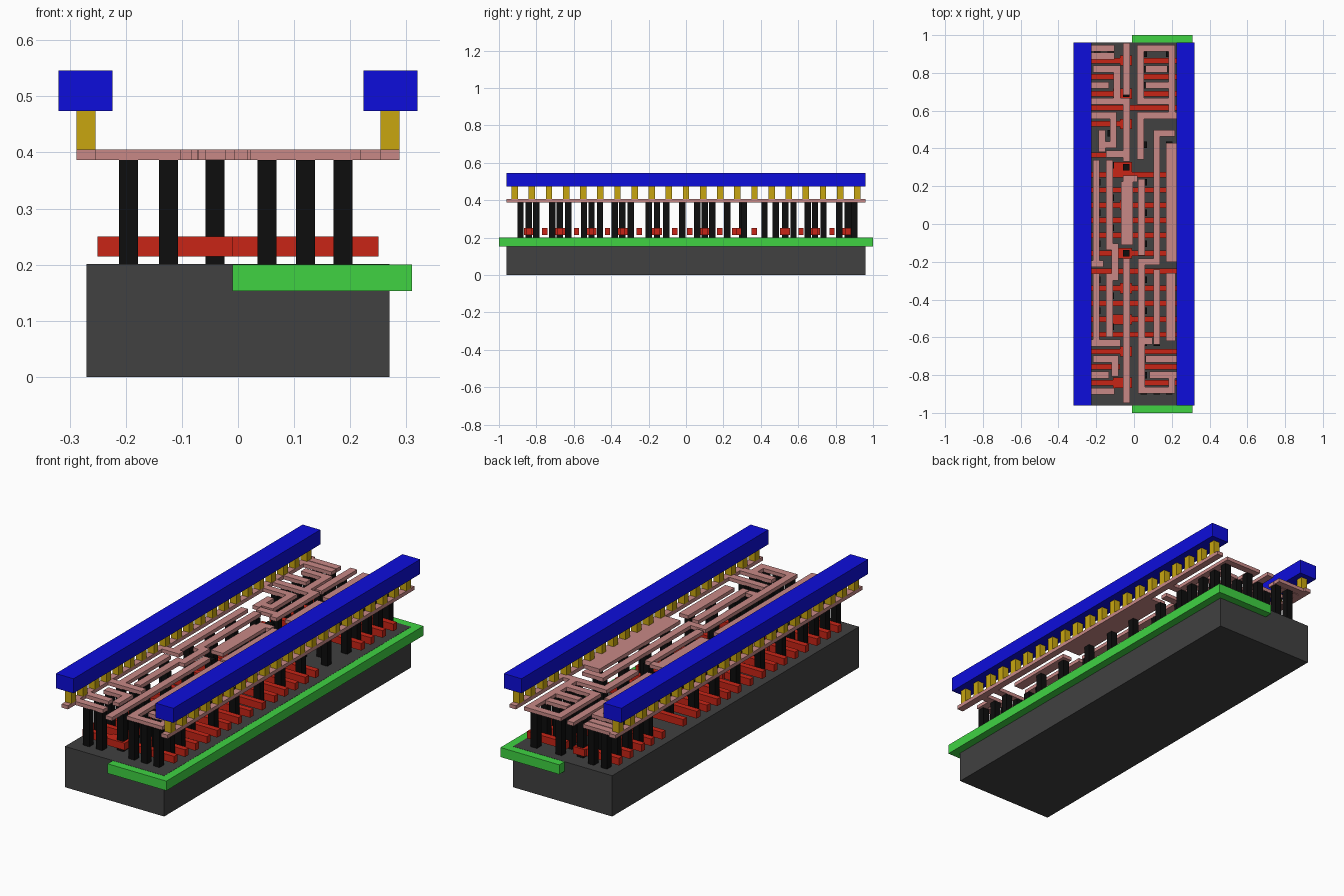
import bpy, bmesh

def material(name, rgb):
    m = bpy.data.materials.new(name)
    m.diffuse_color = (*rgb, 1)
    return m

def layer(name, rects, z0, z1, mat):
    """One object made of boxes; rects are (x0, x1, y0, y1)."""
    bm = bmesh.new()
    for x0, x1, y0, y1 in rects:
        vs = bmesh.ops.create_cube(bm, size=1)["verts"]
        for v in vs:
            v.co.x = x1 if v.co.x > 0 else x0
            v.co.y = y1 if v.co.y > 0 else y0
            v.co.z = z1 if v.co.z > 0 else z0
    me = bpy.data.meshes.new(name)
    bm.to_mesh(me)
    bm.free()
    me.materials.append(mat)
    ob = bpy.data.objects.new(name, me)
    bpy.context.collection.objects.link(ob)

def track(pts, w=0.036):
    """Axis-aligned wire path turned into overlapping rectangles."""
    h = w / 2
    return [(min(a[0], b[0]) - h, max(a[0], b[0]) + h,
             min(a[1], b[1]) - h, max(a[1], b[1]) + h)
            for a, b in zip(pts, pts[1:])]

def square(x, y, s=0.034):
    return (x - s / 2, x + s / 2, y - s / 2, y + s / 2)

dark = material("dark_grey", (0.052, 0.052, 0.052))
green = material("green", (0.05, 0.65, 0.055))
red = material("red", (0.58, 0.018, 0.008))
black = material("black", (0.004, 0.004, 0.004))
pink = material("pink", (0.58, 0.25, 0.24))
gold = material("gold", (0.58, 0.38, 0.005))
blue = material("blue", (0.004, 0.004, 0.71))

# Base block and the well slab set into its top
layer("substrate", [(-0.27, 0.27, -0.96, 0.96)], 0, 0.2008, dark)
layer("well", [(-0.01, 0.31, -1, 1)], 0.153, 0.2, green)

# Red gate bars: split bars near the ends, full bars in the middle
split_y = [0.865, 0.78, 0.69, 0.53, 0.365, -0.675, -0.755, -0.84]
full_y = [0.615, 0.26, 0.18, 0.10, 0.02, -0.06, -0.155, -0.25,
          -0.34, -0.42, -0.505, -0.585]
g = 0.014
bars = [(-0.25, 0.25, y - g, y + g) for y in full_y]
for y in split_y:
    bars.append((-0.25, -0.073, y - g, y + g))
    if y not in (0.53, 0.365):
        bars.append((0.04, 0.25, y - g, y + g))
pads_y = [0.865, 0.69, 0.53, 0.3, 0.10, -0.155, -0.34, -0.505, -0.675, -0.84]
bars += [(-0.11 if i % 2 else -0.073, -0.01, y - 0.027, y + 0.027)
         for i, y in enumerate(pads_y)]
layer("gate_bars", bars, 0.215, 0.25, red)

# Pink local wiring
left_tracks = [
    [(-.27, .93), (-.12, .93)], [(-.27, .89), (-.12, .89)],
    [(-.2, .82), (-.09, .82), (-.09, .66)],
    [(-.27, .735), (-.15, .735)],
    [(-.27, .65), (-.04, .65)],
    [(-.27, .575), (-.11, .575), (-.11, .42), (-.15, .42)],
    [(-.17, .48), (-.17, .4)],
    [(-.13, .37), (-.07, .37)],
    [(-.2, .32), (-.2, -.18)],
    [(-.13, .32), (-.13, -.12), (-.1, -.12), (-.1, -.28), (-.13, -.28), (-.13, -.58)],
    [(-.27, -.21), (-.18, -.21)],
    [(-.2, -.28), (-.2, -.62)],
    [(-.27, -.63), (-.09, -.63)],
    [(-.2, -.715), (-.1, -.715), (-.1, -.79)],
    [(-.27, -.8), (-.15, -.8)],
    [(-.27, -.885), (-.12, -.885)],
]
middle_tracks = [
    [(-.04, .94), (-.04, .7)],
    [(-.04, .65), (-.04, .35)],
    [(-.04, -.2), (-.04, -.58)],
    [(-.04, -.6), (-.04, -.93)],
    [(-.04, .24), (.0, .24)],
]
right_tracks = [
    [(.2, .93), (.035, .93), (.035, .67)],
    [(.2, .93), (.2, .58)],
    [(.08, .82), (.16, .82)], [(.08, .735), (.2, .735)],
    [(.035, .65), (.2, .65)],
    [(.035, .575), (.27, .575)],
    [(.035, .575), (.035, .36)],
    [(.2, .48), (.12, .48), (.12, -.2), (.04, -.2)],
    [(.04, .22), (.04, -.15)],
    [(.04, -.22), (.04, -.62), (.08, -.62)],
    [(.12, -.26), (.12, -.62)],
    [(.04, -.64), (.04, -.88), (.2, -.88)],
    [(.2, -.88), (.2, -.82)],
    [(.08, -.715), (.27, -.715)], [(.1, -.8), (.27, -.8)],
]
wires = [r for t in left_tracks + middle_tracks + right_tracks for r in track(t)]
wires += [(-0.07, -0.005, -0.11, 0.225),           # centre plate
          (0.17, 0.27, -0.2, 0.43), (0.17, 0.22, -0.62, -0.26)]
wires += [(s * 0.271 - 0.017, s * 0.271 + 0.017, -0.96, 0.96) for s in (-1, 1)]
layer("local_wiring", wires, 0.387, 0.405, pink)

# Black posts between base and wiring, kept only where wiring lies above
def covered(x, y):
    return any(a - .002 <= x <= b + .002 and c - .002 <= y <= d + .002
               for a, b, c, d in wires)

post_y = [0.9, 0.82, 0.735, 0.65, 0.575, 0.48, 0.42, 0.31, 0.22, 0.14, 0.06,
          -0.02, -0.105, -0.2, -0.295, -0.38, -0.46, -0.545, -0.63, -0.715,
          -0.8, -0.885]
posts = []
for i, y in enumerate(post_y):
    for k, x in enumerate((-0.195, -0.124, 0.052, 0.12, 0.187)):
        end = abs(y) > 0.6
        if covered(x, y) and (end or (i + k) % 2 == 0):
            posts.append(square(x, y))
posts += [square(-0.041, y) for y in pads_y]
layer("contact_posts", posts, 0.2, 0.387, black)

# Gold posts and blue rails along both long sides
layer("rail_posts", [square(s * 0.271, (i - 10) * 0.0916)
                     for s in (-1, 1) for i in range(21)], 0.405, 0.474, gold)
for side, s in (("left", -1), ("right", 1)):
    layer(side + "_power_rail", [(s * 0.272 - 0.048, s * 0.272 + 0.048, -0.96, 0.96)],
          0.474, 0.546, blue)
